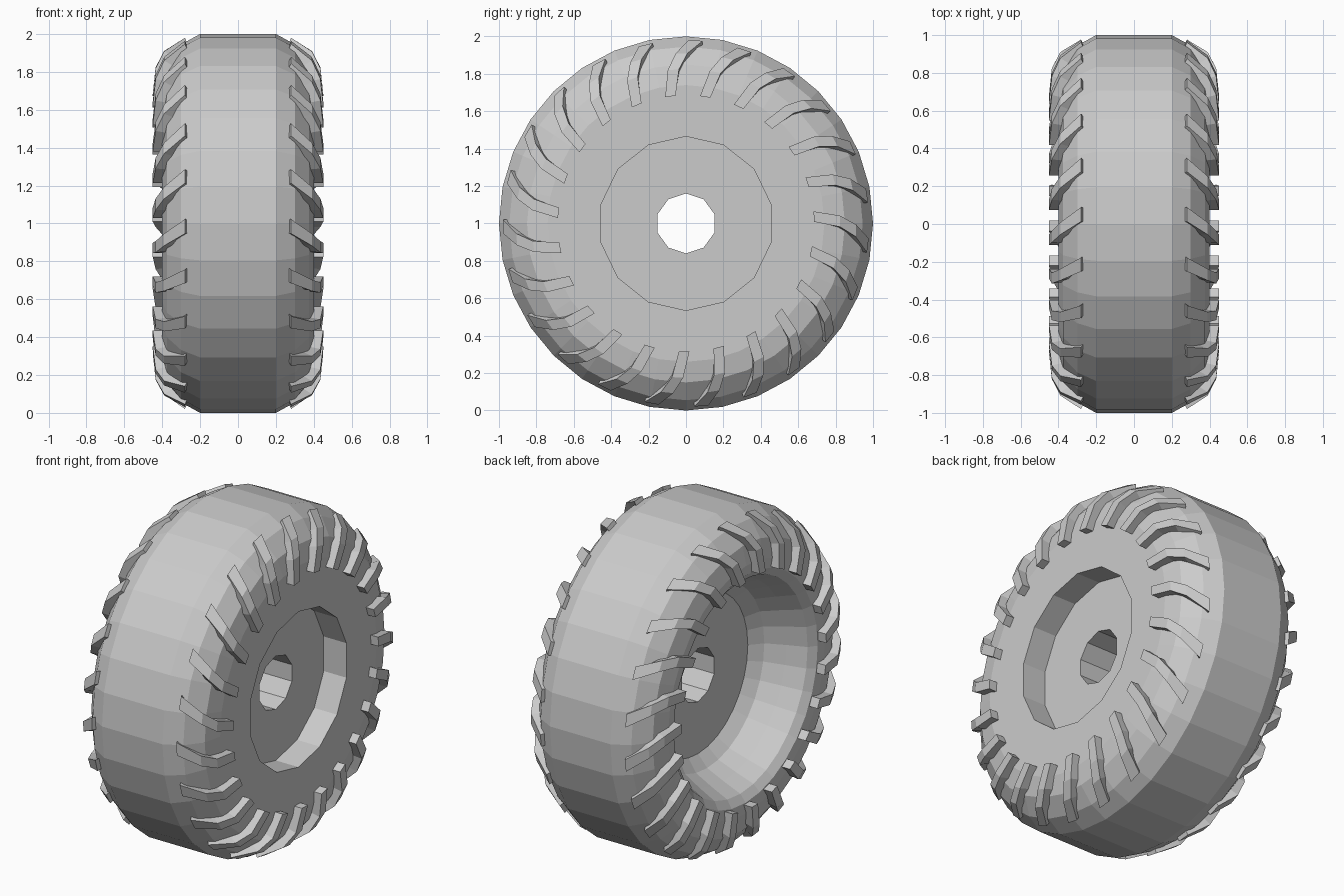
import bpy, bmesh, math

if "Cube" in bpy.data.objects:
    bpy.data.objects.remove(bpy.data.objects["Cube"])

CENTER_Z = 1.0


def polar(x, r, deg):
    # angle measured in the y-z plane around the axle
    a = math.radians(deg)
    return (x, r * math.cos(a), CENTER_Z + r * math.sin(a))


def add_loft(bm, rings):
    # skin a run of closed rings and cap both ends
    loops = [[bm.verts.new(p) for p in ring] for ring in rings]
    n = len(loops[0])
    for a, b in zip(loops, loops[1:]):
        for i in range(n):
            j = (i + 1) % n
            bm.faces.new((a[i], a[j], b[j], b[i]))
    bm.faces.new(loops[0][::-1])
    bm.faces.new(loops[-1])


def finish(bm, name):
    bmesh.ops.recalc_face_normals(bm, faces=bm.faces)
    me = bpy.data.meshes.new(name)
    bm.to_mesh(me)
    bm.free()
    ob = bpy.data.objects.new(name, me)
    bpy.context.collection.objects.link(ob)
    return ob


def lathe(name, profile, segs, start=90):
    bm = bmesh.new()
    add_loft(bm, [[polar(x, r, start + 360 * i / segs) for i in range(segs)]
                  for x, r in profile])
    return finish(bm, name)


# tyre body with hub: solid on the right, dished bowl on the left
tyre = lathe("tyre_body", [
    (0.40, 0.74), (0.375, 0.85), (0.30, 0.945), (0.20, 1.0),
    (-0.20, 1.0), (-0.30, 0.945), (-0.375, 0.85), (-0.40, 0.74),
    (-0.395, 0.68), (-0.36, 0.635), (-0.25, 0.59), (-0.14, 0.54),
    (-0.08, 0.47)], 32)

# right-hand recess and axle hole cut from the body
recess = lathe("recess_cutter", [(0.6, 0.465), (0.25, 0.465)], 14)
hole = lathe("axle_hole_cutter", [(0.5, 0.16), (-0.5, 0.16)], 10)
for cutter in (recess, hole):
    mod = tyre.modifiers.new(cutter.name, 'BOOLEAN')
    mod.operation = 'DIFFERENCE'
    mod.solver = 'EXACT'
    mod.object = cutter
    cutter.hide_render = True
    cutter.hide_set(True)

# swept lug stations: outer x, outer r, inner x, inner r, angle, half width
STATIONS = [
    (0.45, 0.685, 0.36, 0.685, 0.0, 0.028),
    (0.435, 0.825, 0.34, 0.80, -2.3, 0.030),
    (0.39, 0.91, 0.31, 0.86, -5.5, 0.032),
    (0.28, 0.98, 0.25, 0.91, -10.0, 0.038),
]
LUGS = 23

for side, name in ((1, "right_lugs"), (-1, "left_lugs")):
    bm = bmesh.new()
    for k in range(LUGS):
        base = 97 + 360 * k / LUGS
        rings = []
        for xo, ro, xi, ri, ang, hw in STATIONS:
            d = math.degrees(hw / ro)
            a = base + ang
            rings.append([polar(side * xo, ro, a - d), polar(side * xo, ro, a + d),
                          polar(side * xi, ri, a + d), polar(side * xi, ri, a - d)])
        add_loft(bm, rings)
    finish(bm, name)
